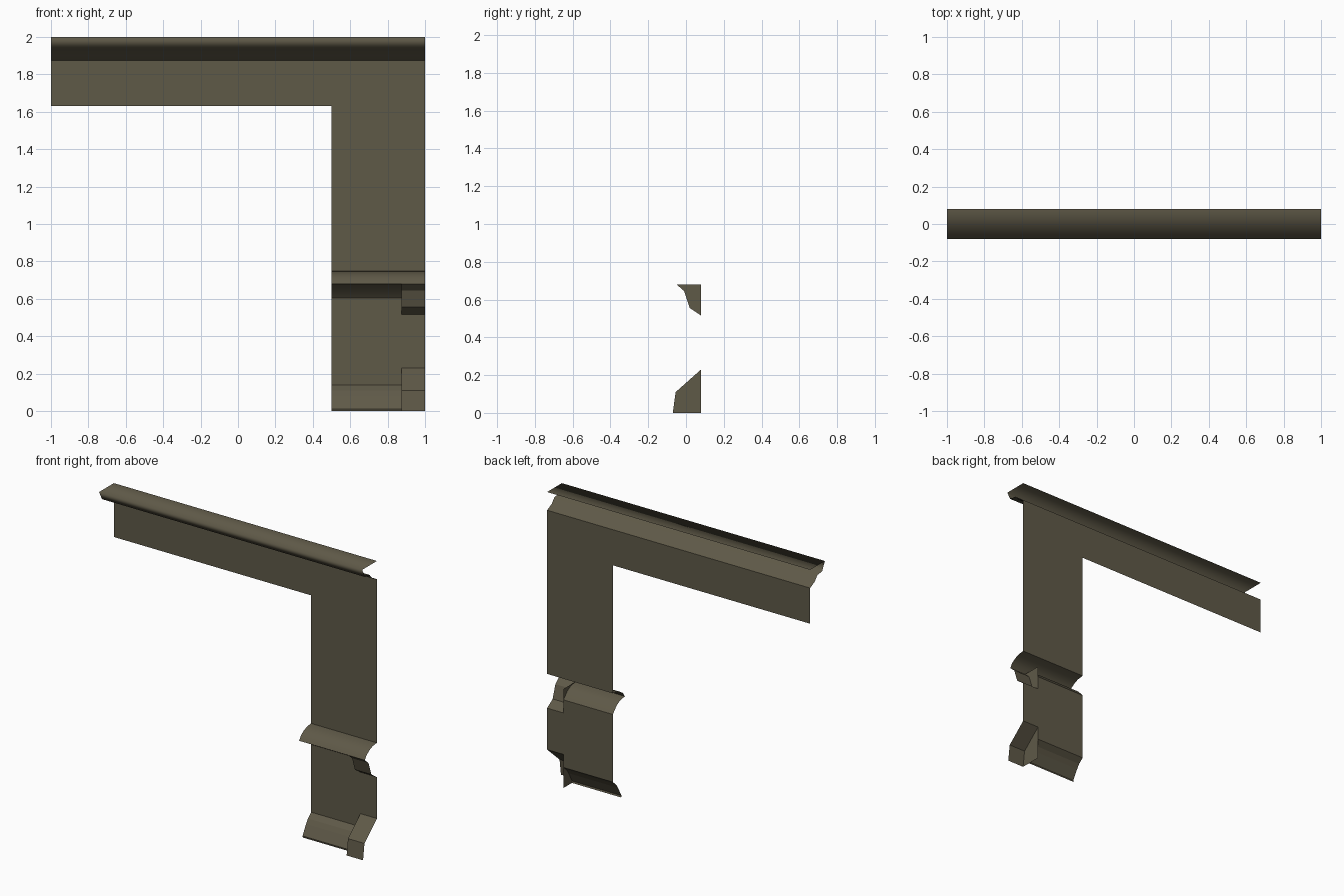
import bpy

if "Cube" in bpy.data.objects:
    bpy.data.objects.remove(bpy.data.objects["Cube"])

BACK = 0.08  # y of the wall plane

stone = bpy.data.materials.new("dark olive stone")
stone.diffuse_color = (0.114, 0.1, 0.064, 1)
stone.use_nodes = True
stone.node_tree.nodes["Principled BSDF"].inputs["Base Color"].default_value = stone.diffuse_color


def make(name, verts, faces, smooth=False):
    me = bpy.data.meshes.new(name)
    me.from_pydata(verts, [], faces)
    me.materials.append(stone)
    for p in me.polygons:
        p.use_smooth = smooth
    me.update()
    ob = bpy.data.objects.new(name, me)
    bpy.context.collection.objects.link(ob)
    return ob


def sweep(name, profile, x0, x1, smooth=False, left_cap=False):
    """Open moulding: (y, z) profile listed top to bottom, swept along x."""
    n = len(profile)
    verts = [(x, y, z) for x in (x0, x1) for y, z in profile]
    faces = [(i, i + 1, n + i + 1, n + i) for i in range(n - 1)]
    if left_cap:
        # inner side of a corner block, closed back to the wall plane
        corner = BACK, (profile[0][1] if profile[0][0] < BACK else profile[-1][1])
        verts.append((x0, *corner))
        faces.append(tuple(reversed(range(n))) + (2 * n,))
    return make(name, verts, faces, smooth)


def panel(name, x0, x1, z0, z1):
    return sweep(name, [(BACK, z1), (BACK, z0)], x0, x1)


# Flat wall: lintel, pier and the dado between the mouldings
panel("lintel_panel", -1, 1, 1.63, 1.875)
panel("pier_panel", 0.5, 1, 0.75, 1.63)
panel("dado_panel", 0.5, 0.875, 0.14, 0.605)
panel("dado_edge_panel", 0.875, 1, 0.23, 0.515)

# Top cornice
sweep("cornice", [(BACK, 2.0), (-0.08, 2.0), (-0.05, 1.94), (0.0, 1.935),
                  (0.03, 1.90), (BACK, 1.875)], -1, 1, smooth=True)

# Rounded rail with its cove underneath
sweep("rail_top", [(BACK, 0.75), (0.035, 0.745), (0.0, 0.73), (-0.03, 0.71),
                   (-0.05, 0.68)], 0.5, 1, smooth=True)
sweep("rail_cove", [(-0.05, 0.68), (0.0, 0.672), (0.04, 0.65), (BACK, 0.605)],
      0.5, 0.875, smooth=True)

# Corner bracket under the rail
sweep("rail_bracket", [(-0.05, 0.68), (-0.01, 0.645), (0.02, 0.555), (BACK, 0.515)],
      0.875, 1, left_cap=True)

# Skirting and its corner block
sweep("skirting", [(BACK, 0.14), (0.045, 0.11), (0.025, 0.08), (-0.013, 0.012),
                   (-0.01, 0.0)], 0.5, 0.875)
sweep("skirting_block", [(BACK, 0.23), (-0.055, 0.11), (-0.07, 0.0)],
      0.875, 1, left_cap=True)
